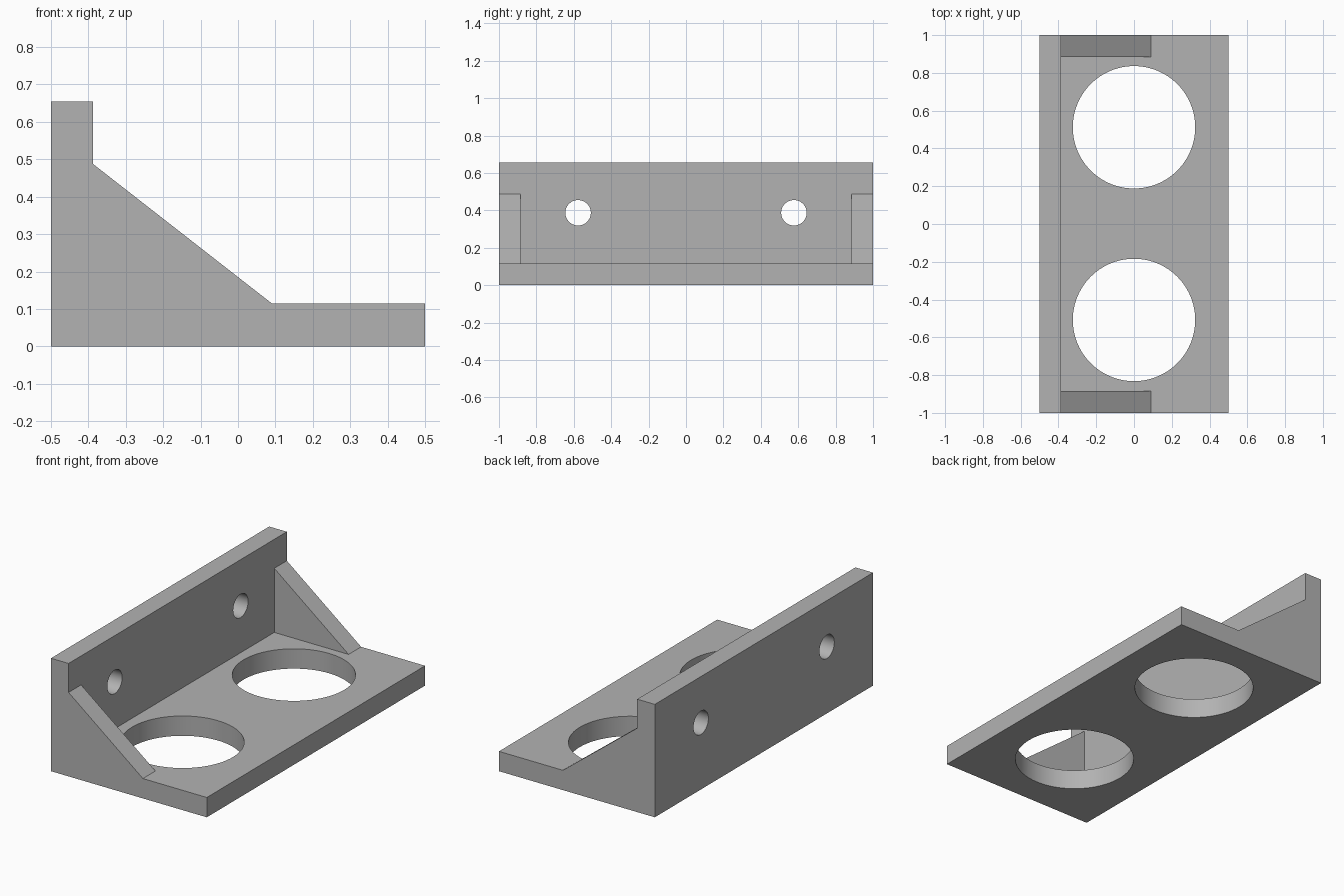
import bpy
import math

if "Cube" in bpy.data.objects:
    bpy.data.objects.remove(bpy.data.objects["Cube"])

grey = bpy.data.materials.new("plain grey")
grey.use_nodes = True
colour = (0.45, 0.45, 0.45, 1)
grey.diffuse_color = colour
grey.node_tree.nodes["Principled BSDF"].inputs["Base Color"].default_value = colour

LEFT, RIGHT, WALL_X = -0.5, 0.5, -0.387
BASE_TOP, WALL_TOP = 0.115, 0.655
GUSSET_TOP, GUSSET_TOE, GUSSET_Y = 0.487, 0.09, 0.885


def extrude_profile(name, profile, y0, y1):
    """Prism from a counter-clockwise xz profile, running from y0 to y1."""
    n = len(profile)
    verts = [(x, y, z) for y in (y0, y1) for x, z in profile]
    faces = [tuple(range(n)), tuple(reversed(range(n, 2 * n)))]
    faces += [(i, i + n, (i + 1) % n + n, (i + 1) % n) for i in range(n)]
    mesh = bpy.data.meshes.new(name)
    mesh.from_pydata(verts, [], faces)
    mesh.materials.append(grey)
    obj = bpy.data.objects.new(name, mesh)
    bpy.context.collection.objects.link(obj)
    return obj


def cylinder(name, radius, location, rotation=(0, 0, 0)):
    bpy.ops.mesh.primitive_cylinder_add(vertices=96, radius=radius, depth=0.3,
                                        location=location, rotation=rotation)
    obj = bpy.context.object
    obj.name = name
    obj.hide_render = True
    obj.data.materials.append(grey)
    return obj


def combine(target, tool, operation):
    mod = target.modifiers.new(operation.lower(), "BOOLEAN")
    mod.operation, mod.object, mod.solver = operation, tool, "EXACT"
    bpy.context.view_layer.objects.active = target
    bpy.ops.object.modifier_apply(modifier=mod.name)
    bpy.data.objects.remove(tool)


# Base plate and upright wall as one L section
bracket = extrude_profile("angle_bracket", [
    (LEFT, 0), (RIGHT, 0), (RIGHT, BASE_TOP), (WALL_X, BASE_TOP),
    (WALL_X, WALL_TOP), (LEFT, WALL_TOP)], -1, 1)

# Triangular end gussets
gusset = [(WALL_X, BASE_TOP), (GUSSET_TOE, BASE_TOP), (WALL_X, GUSSET_TOP)]
for y0, y1 in ((-1, -GUSSET_Y), (GUSSET_Y, 1)):
    combine(bracket, extrude_profile("gusset", gusset, y0, y1), "UNION")

# Large holes through the base, small bolt holes through the wall
for side in (-1, 1):
    combine(bracket, cylinder("base_hole", 0.324, (0, side * 0.51 + 0.002, 0.06)),
            "DIFFERENCE")
    combine(bracket, cylinder("bolt_hole", 0.068, (-0.44, side * 0.577, 0.387),
                              (0, math.pi / 2, 0)), "DIFFERENCE")

# Smooth bores, sharp edges
bpy.ops.object.select_all(action="DESELECT")
bracket.select_set(True)
bpy.context.view_layer.objects.active = bracket
bpy.ops.object.shade_smooth_by_angle(angle=math.radians(30))
